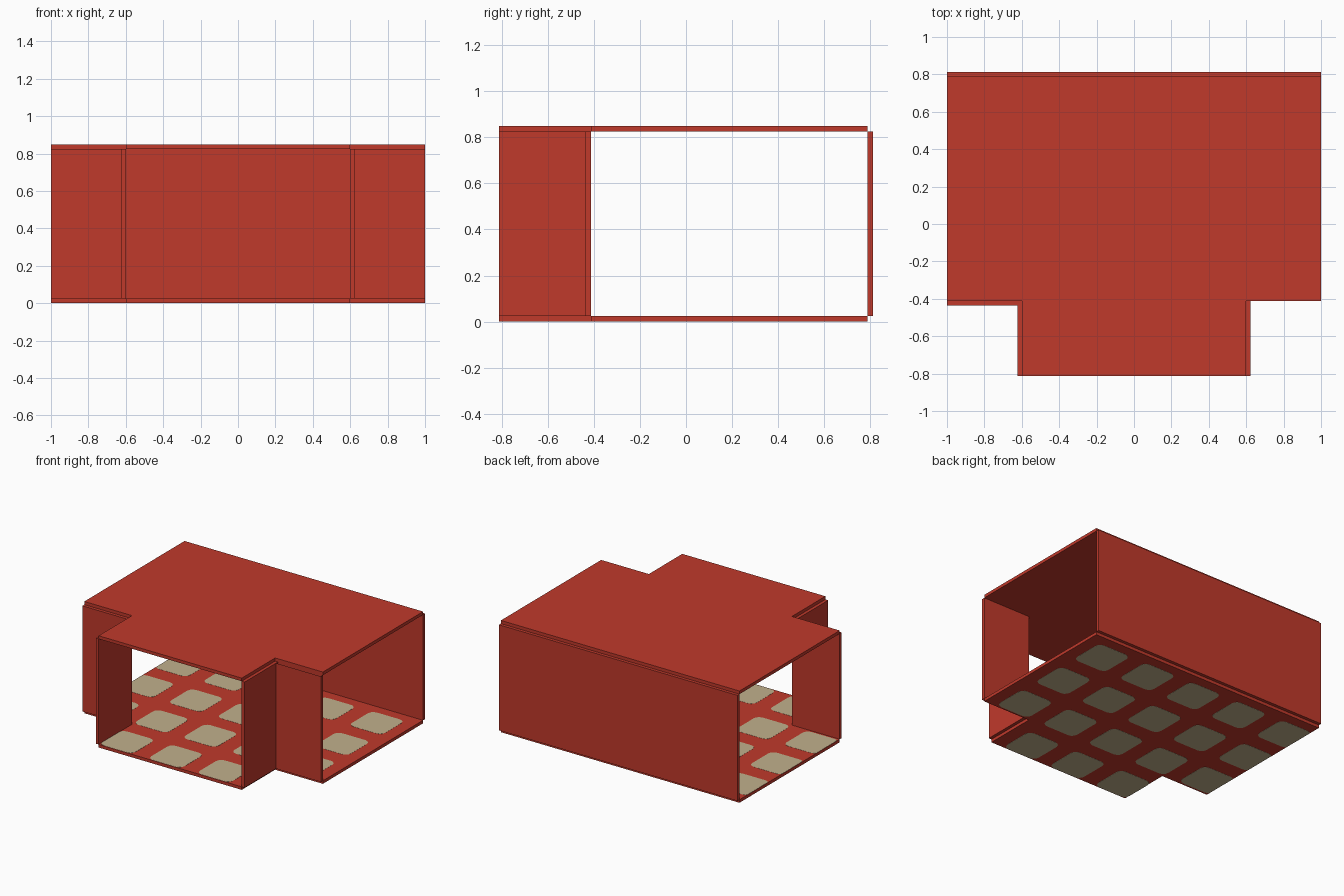
import bpy, bmesh, math

if "Cube" in bpy.data.objects:
    bpy.data.objects.remove(bpy.data.objects["Cube"])

T = 0.024            # panel thickness
H = 0.848            # full height
YF, YN, YB = -0.812, -0.412, 0.788   # stem front, notch, back edge of floor


def material(name, rgb):
    m = bpy.data.materials.new(name)
    m.diffuse_color = (*rgb, 1)
    m.use_nodes = True
    m.node_tree.nodes["Principled BSDF"].inputs["Base Color"].default_value = m.diffuse_color
    return m


RED = material("red", (0.527, 0.041, 0.024))
CREAM = material("cream", (0.533, 0.434, 0.262))


def finish(bm, name, mat):
    bmesh.ops.recalc_face_normals(bm, faces=bm.faces)
    me = bpy.data.meshes.new(name)
    bm.to_mesh(me)
    bm.free()
    me.materials.append(mat)
    ob = bpy.data.objects.new(name, me)
    bpy.context.collection.objects.link(ob)


def extrude(bm, outline, z0, z1):
    """Add a closed prism from a flat outline."""
    face = bm.faces.new([bm.verts.new((x, y, z0)) for x, y in outline])
    res = bmesh.ops.extrude_face_region(bm, geom=[face], use_keep_orig=True)
    for v in res["geom"]:
        if isinstance(v, bmesh.types.BMVert):
            v.co.z = z1


def wall(name, x0, x1, y0, y1, open_ends=False):
    bm = bmesh.new()
    extrude(bm, [(x0, y0), (x1, y0), (x1, y1), (x0, y1)], T, H - T)
    if open_ends:
        bm.normal_update()
        caps = [f for f in bm.faces if abs(f.normal.z) > 0.9]
        bmesh.ops.delete(bm, geom=caps, context='FACES_ONLY')
    finish(bm, name, RED)


# T-shaped floor and roof
tee = [(-1, YB), (-1, YN), (-0.6, YN), (-0.6, YF),
       (0.6, YF), (0.6, YN), (1, YN), (1, YB)]
for name, z0, z1 in (("floor", 0.001, T), ("roof", H - T, H)):
    bm = bmesh.new()
    extrude(bm, tee, z0, z1)
    finish(bm, name, RED)

# walls
wall("back_wall", -1, 1, YB, YB + T)
wall("front_wall_left", -1, -0.6, YN - T, YN)
wall("front_wall_right", 0.6, 1, YN - T, YN, open_ends=True)
wall("stem_wall_left", -0.6 - T, -0.6, YF, YN)
wall("stem_wall_right", 0.6, 0.6 + T, YF, YN)


# rounded floor tiles, shown on both sides of the floor
def rounded(cx, cy, half, r):
    pts = []
    for q, (sx, sy) in enumerate(((1, 1), (-1, 1), (-1, -1), (1, -1))):
        for k in range(4):
            a = math.radians(90 * q + 30 * k)
            x = cx + sx * (half - r) + r * math.cos(a)
            y = cy + sy * (half - r) + r * math.sin(a)
            pts.append((max(x, -1 + 0.0005 * (k + 4 * q - 4)) if x < -1 else x, y))
    return pts


for name, z0, z1 in (("floor_tiles_top", T - 0.001, T + 0.001),
                     ("floor_tiles_bottom", 0.0, 0.002)):
    bm = bmesh.new()
    for row in range(4):
        for col in range(5):
            if row == 3 and col in (0, 4):
                continue   # outside the stem
            extrude(bm, rounded(0.765 - 0.409 * col, 0.568 - 0.412 * row,
                                0.14, 0.045), z0, z1)
    finish(bm, name, CREAM)
